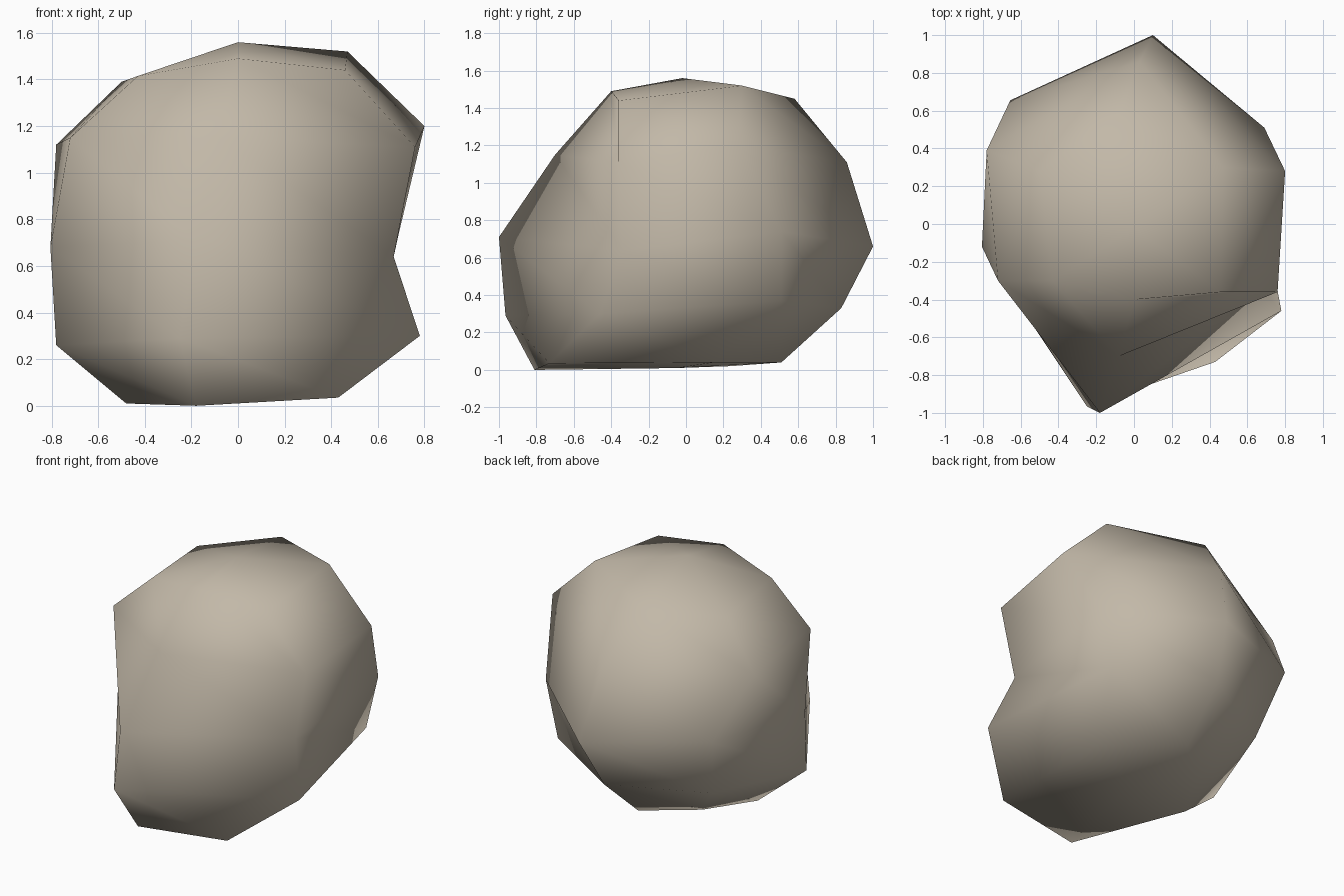
import bpy, bmesh

# Colour
stone = bpy.data.materials.new("warm grey stone")
stone.diffuse_color = (0.54, 0.48, 0.39, 1.0)

# Boulder: six-sided sphere, five uneven rings between two poles (counter-clockwise)
TOP, BOTTOM = (0.0, -0.02, 1.56), (-0.02, -0.05, 0.01)
RINGS = [
    # crown
    [(0.46, -0.36, 1.44), (0.47, 0.30, 1.52), (-0.08, 0.58, 1.45),
     (-0.50, 0.28, 1.39), (-0.43, -0.30, 1.415), (0.0, -0.40, 1.49)],
    # shoulder
    [(0.76, -0.36, 1.11), (0.80, 0.28, 1.20), (0.03, 0.86, 1.11),
     (-0.78, 0.39, 1.12), (-0.72, -0.30, 1.15), (-0.08, -0.70, 1.15)],
    # waist, dented at the front right
    [(0.668, -0.34, 0.64), (0.69, 0.51, 0.74), (0.10, 1.0, 0.66),
     (-0.655, 0.655, 0.73), (-0.805, -0.12, 0.68), (-0.18, -1.0, 0.71)],
    # lower belly
    [(0.78, -0.46, 0.30), (0.60, 0.51, 0.37), (0.03, 0.83, 0.33),
     (-0.55, 0.50, 0.30), (-0.78, -0.17, 0.26), (-0.25, -0.965, 0.29)],
    # foot
    [(0.43, -0.73, 0.035), (0.42, 0.15, 0.04), (0.0, 0.51, 0.04),
     (-0.29, 0.24, 0.02), (-0.48, -0.08, 0.01), (-0.18, -0.81, 0.0)],
]

bm = bmesh.new()
top, bottom = bm.verts.new(TOP), bm.verts.new(BOTTOM)
rings = [[bm.verts.new(p) for p in ring] for ring in RINGS]
n = len(rings[0])
for i in range(n):
    j = (i + 1) % n
    bm.faces.new((top, rings[0][i], rings[0][j]))
    bm.faces.new((bottom, rings[-1][j], rings[-1][i]))
    for up, low in zip(rings, rings[1:]):
        bm.faces.new((up[i], low[i], low[j], up[j]))
bmesh.ops.recalc_face_normals(bm, faces=bm.faces[:])
for f in bm.faces:
    f.smooth = True

mesh = bpy.data.meshes.new("boulder")
bm.to_mesh(mesh)
bm.free()
mesh.materials.append(stone)
boulder = bpy.data.objects.new("boulder", mesh)
bpy.context.collection.objects.link(boulder)
